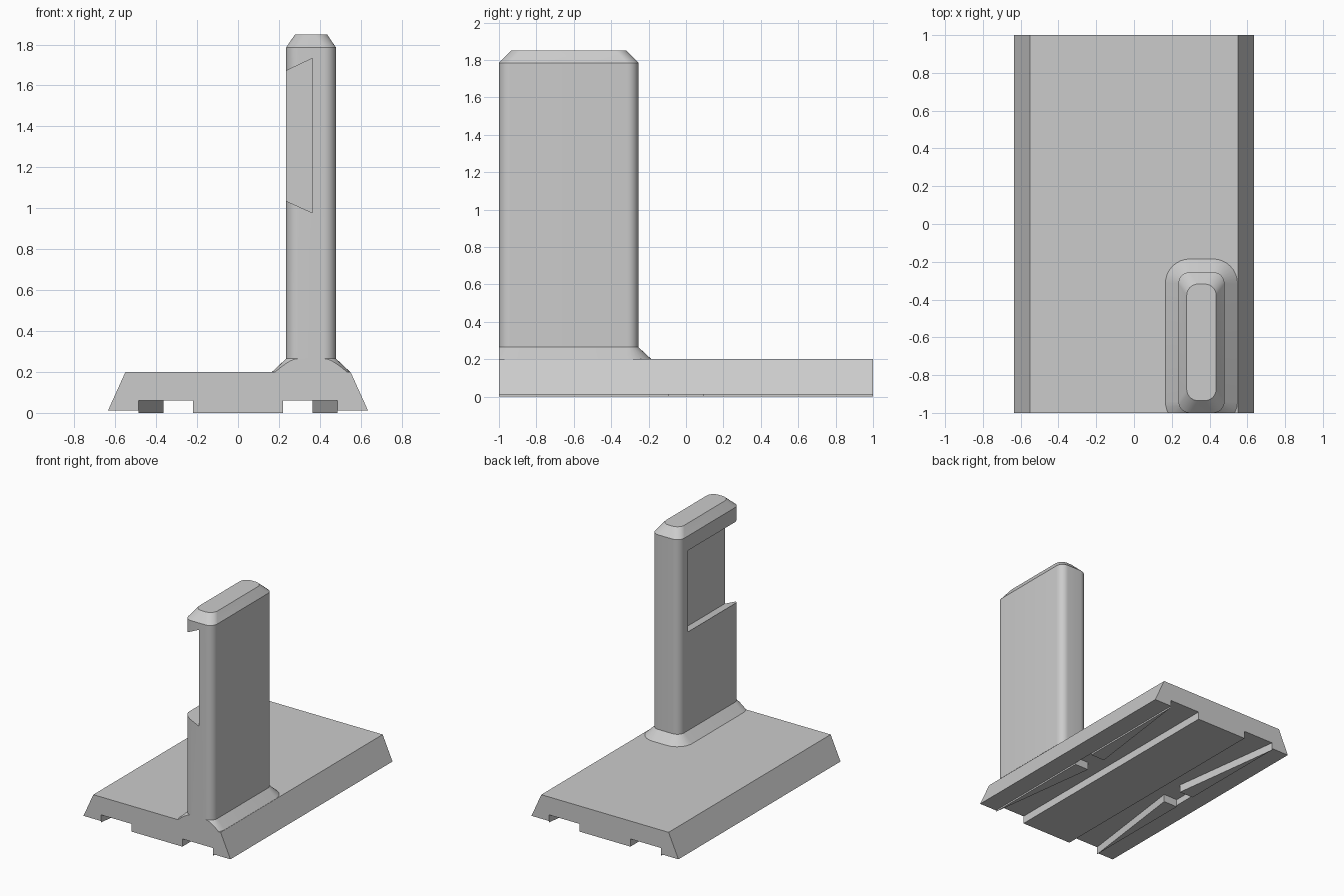
import bpy, bmesh, math
from mathutils import Vector

if "Cube" in bpy.data.objects:
    bpy.data.objects.remove(bpy.data.objects["Cube"])


def make_object(name, bm):
    bmesh.ops.recalc_face_normals(bm, faces=bm.faces[:])
    mesh = bpy.data.meshes.new(name)
    bm.to_mesh(mesh)
    bm.free()
    ob = bpy.data.objects.new(name, mesh)
    bpy.context.collection.objects.link(ob)
    return ob


def prism(name, points, direction):
    """Extrude a flat outline along a direction."""
    bm = bmesh.new()
    face = bm.faces.new([bm.verts.new(p) for p in points])
    new = bmesh.ops.extrude_face_region(bm, geom=[face])["geom"]
    bmesh.ops.translate(bm, vec=Vector(direction),
                        verts=[v for v in new if isinstance(v, bmesh.types.BMVert)])
    # restore the starting cap if the extrusion removed it
    if any(e.is_boundary for e in bm.edges):
        bmesh.ops.holes_fill(bm, edges=[e for e in bm.edges if e.is_boundary])
    return make_object(name, bm)


def rounded_rect(bm, x0, x1, y0, y1, r, z, n=8):
    corners = [(x1 - r, y1 - r), (x0 + r, y1 - r), (x0 + r, y0 + r), (x1 - r, y0 + r)]
    ring = []
    for k, (cx, cy) in enumerate(corners):
        for i in range(n + 1):
            a = math.pi / 2 * (k + i / n)
            ring.append(bm.verts.new((cx + r * math.cos(a), cy + r * math.sin(a), z)))
    return ring


# Base plate: sloped sides with two channels underneath
half = [(0.22, 0), (0.22, 0.06), (0.485, 0.06), (0.485, 0.012), (0.635, 0.012), (0.55, 0.2)]
outline = half + [(-x, z) for x, z in reversed(half)]
prism("base_plate", [(x, -1, z) for x, z in outline], (0, 2, 0))

# Tapered wedges lining the outer side of each channel
for sx, side in ((1, "right"), (-1, "left")):
    for sy, end in ((1, "back"), (-1, "front")):
        plan = [(0.485, 1), (0.365, 0.09), (0.485, 0.09)]
        prism(f"channel_wedge_{side}_{end}",
              [(sx * x, sy * y, 0) for x, y in plan], (0, 0, 0.06))

# Upright post: flared foot, straight shaft, chamfered top
bm = bmesh.new()
rings = [rounded_rect(bm, *p) for p in (
    (0.166, 0.548, -1.07, -0.185, 0.13, 0.2),
    (0.235, 0.479, -1.0, -0.255, 0.06, 0.265),
    (0.235, 0.479, -1.0, -0.255, 0.06, 1.785),
    (0.279, 0.435, -0.935, -0.318, 0.06, 1.85))]
for lo, hi in zip(rings, rings[1:]):
    for i in range(len(lo)):
        j = (i + 1) % len(lo)
        bm.faces.new((lo[i], lo[j], hi[j], hi[i]))
bm.faces.new(rings[0])
bm.faces.new(rings[-1])
# trim the foot flush with the front of the base
bmesh.ops.bisect_plane(bm, geom=bm.verts[:] + bm.edges[:] + bm.faces[:], dist=1e-5,
                       plane_co=(0, -1, 0), plane_no=(0, -1, 0), clear_outer=True)
bmesh.ops.holes_fill(bm, edges=[e for e in bm.edges if e.is_boundary])
post = make_object("upright_post", bm)

# Dovetail slot in the left side of the post, open at the front
slope = 0.06 / 0.13
slot = [(0.135, 1.035 + 0.1 * slope), (0.365, 0.977), (0.365, 1.733), (0.135, 1.67 - 0.1 * slope)]
cutter = prism("slot_cutter", [(x, -1.2, z) for x, z in slot], (0, 0.84, 0))
cutter.hide_render = True
mod = post.modifiers.new("slot", "BOOLEAN")
mod.operation = "DIFFERENCE"
mod.solver = "EXACT"
mod.object = cutter
bpy.context.view_layer.objects.active = post
post.select_set(True)
bpy.ops.object.modifier_apply(modifier=mod.name)
bpy.data.objects.remove(cutter)
bpy.ops.object.shade_smooth_by_angle(angle=math.radians(30))
